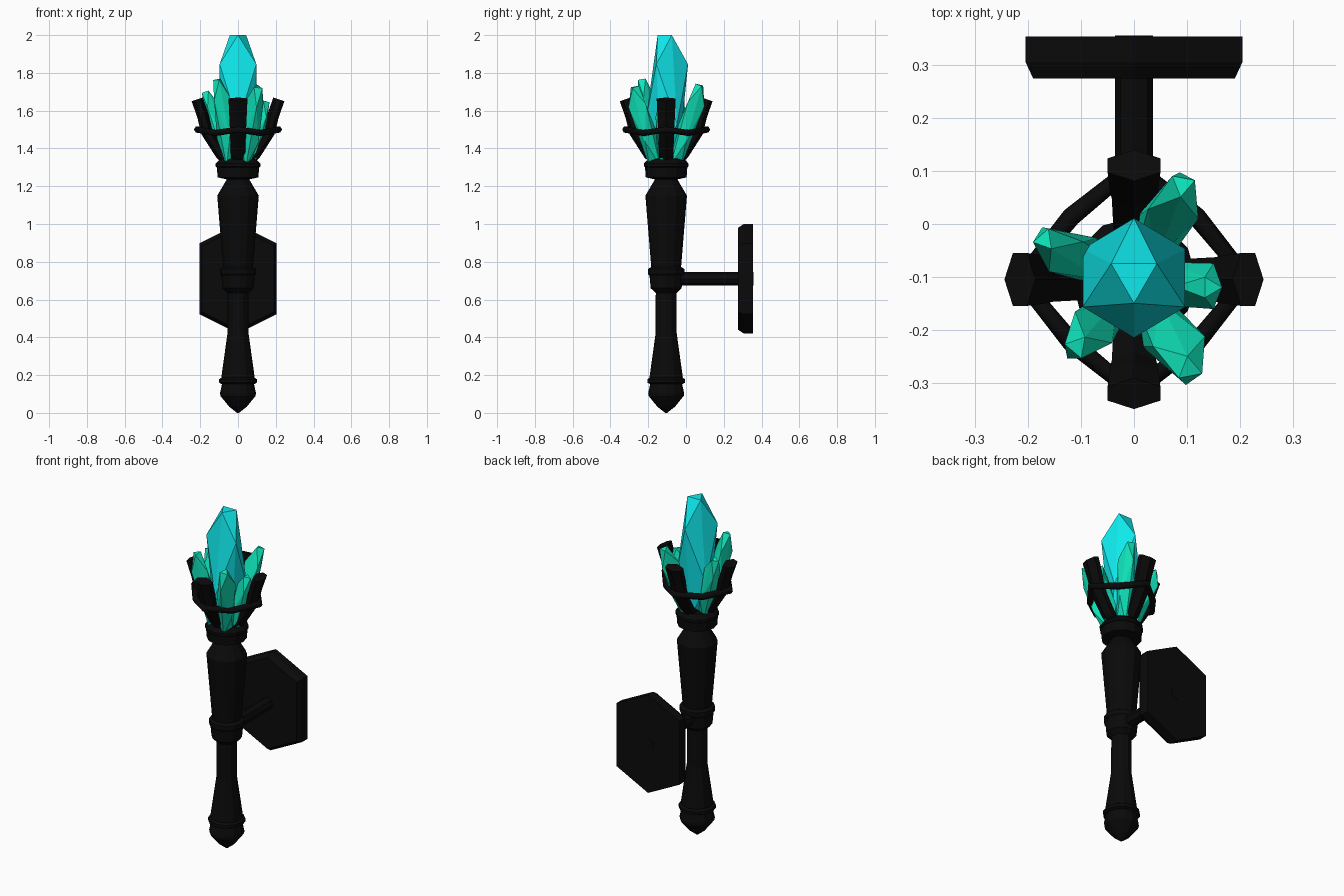
import bpy, bmesh
from math import sin, cos, pi, radians
from mathutils import Vector, Matrix

if "Cube" in bpy.data.objects:
    bpy.data.objects.remove(bpy.data.objects["Cube"])

AXIS_Y = -0.105
CENTRE = Vector((0, AXIS_Y, 0))


def material(name, rgb):
    m = bpy.data.materials.new(name)
    m.diffuse_color = (*rgb, 1)
    m.use_nodes = True
    m.node_tree.nodes["Principled BSDF"].inputs["Base Color"].default_value = m.diffuse_color
    return m


IRON = material("dark_iron", (0.003, 0.003, 0.003))
CYAN = material("cyan_crystal", (0.005, 0.82, 0.85))
TEAL = material("teal_crystal", (0.005, 0.78, 0.50))


def finish(name, bm, mat):
    bmesh.ops.recalc_face_normals(bm, faces=bm.faces)
    me = bpy.data.meshes.new(name)
    bm.to_mesh(me)
    bm.free()
    me.materials.append(mat)
    ob = bpy.data.objects.new(name, me)
    bpy.context.collection.objects.link(ob)
    return ob


def loft(name, rings, mat):
    """Skin equal-sized point rings and cap both ends."""
    bm = bmesh.new()
    vs = [[bm.verts.new(p) for p in r] for r in rings]
    n = len(vs[0])
    for a, b in zip(vs, vs[1:]):
        for i in range(n):
            j = (i + 1) % n
            bm.faces.new((a[i], a[j], b[j], b[i]))
    bm.faces.new(vs[0])
    bm.faces.new(vs[-1])
    return finish(name, bm, mat)


def turned(name, profile, sides=12):
    """Lathe an (r, z) profile around the torch axis."""
    return loft(name, [[CENTRE + Vector((r * cos(2 * pi * i / sides), r * sin(2 * pi * i / sides), z))
                        for i in range(sides)] for r, z in profile], IRON)


def crystal(name, base, tip, rads, mat, spin=30, levels=(0, .32, .78, 1)):
    """Stretched icosahedron: four three-point layers wrapped in a hull."""
    base, tip = Vector(base), Vector(tip)
    d = tip - base
    rot = Vector((0, 0, 1)).rotation_difference(d)
    bm = bmesh.new()
    for layer, (t, r) in enumerate(zip(levels, rads)):
        turn = radians(spin) + (pi / 3 if layer in (0, 2) else 0)
        for k in range(3):
            a = turn + k * 2 * pi / 3
            bm.verts.new(base + d * t + rot @ Vector((r * cos(a), r * sin(a), 0)))
    bmesh.ops.convex_hull(bm, input=bm.verts)
    return finish(name, bm, mat)


# Turned handle, pommel, bands and collar
turned("handle", [(.07, .15), (.088, .19), (.056, .42), (.055, .66), (.078, .76), (.11, 1.15),
                  (.06, 1.235), (.06, 1.27)])
turned("pommel", [(.005, 0), (.047, .033), (.093, .09), (.095, .105), (.082, .165)])
turned("pommel_ring", [(.085, .152), (.1, .16), (.1, .178), (.085, .188)])
turned("grip_band", [(.05, .63), (.082, .66), (.088, .725), (.096, .735), (.096, .762), (.075, .775)])
turned("collar", [(.055, 1.235), (.108, 1.247), (.112, 1.3), (.118, 1.305), (.118, 1.32), (.095, 1.345),
                  (.06, 1.35)])

# Four cage prongs with a flattened hexagonal section
path = [(.05, 1.335), (.09, 1.37), (.165, 1.487), (.185, 1.57), (.216, 1.66)]
widths = [.036, .038, .042, .046, .05]
for k, name in enumerate(("right", "back", "left", "front")):
    spin = Matrix.Rotation(k * pi / 2, 3, 'Z')
    rings = []
    for i, ((r, z), w) in enumerate(zip(path, widths)):
        a, b = path[max(i - 1, 0)], path[min(i + 1, len(path) - 1)]
        t = Vector((b[0] - a[0], 0, b[1] - a[1])).normalized()
        out = Vector((t.z, 0, -t.x))
        side = Vector((0, 1, 0))
        section = [(1, 0), (.45, 1), (-.45, 1), (-1, 0), (-.45, -1), (.45, -1)]
        rings.append([CENTRE + spin @ (Vector((r, 0, z)) + out * u * .031 + side * v * w)
                      for u, v in section])
    loft(name + "_prong", rings, IRON)

# Cage ring tying the prongs together
cu = bpy.data.curves.new("cage_ring", 'CURVE')
cu.dimensions = '3D'
cu.bevel_depth = .018
cu.bevel_resolution = 1
sp = cu.splines.new('POLY')
sp.points.add(7)
sp.use_cyclic_u = True
for i, p in enumerate(sp.points):
    r, z = ((.215, 1.5), (.168, 1.482))[i % 2]
    p.co = (r * cos(i * pi / 4), AXIS_Y + r * sin(i * pi / 4), z, 1)
cu.materials.append(IRON)
ring = bpy.data.objects.new("cage_ring", cu)
bpy.context.collection.objects.link(ring)
bpy.context.view_layer.objects.active = ring
ring.select_set(True)
bpy.ops.object.convert(target='MESH')

# Wall bracket: hexagonal plate with chamfered front, and support bar
hexa = [(0, .29), (.205, .187), (.205, -.187), (0, -.29), (-.205, -.187), (-.205, .187)]
loft("wall_plate", [[Vector((x * s, y, .71 + z * s)) for x, z in hexa]
                    for y, s in ((.275, .93), (.306, 1), (.355, 1))], IRON)
loft("support_bar", [[Vector((.036 * cos(i * pi / 4), y, .71 + .036 * sin(i * pi / 4)))
                      for i in range(8)] for y in (-.1, .357)], IRON)

# Large central crystal
crystal("main_crystal", (0, -.105, 1.3), (0, -.1, 2.0), (.06, .112, .112, .05), CYAN,
        levels=(0, .33, .78, 1))

# Five smaller crystals leaning outward
shards = [((.03, -.06), (.092, .075, 1.735), .056, 20),
          ((-.05, -.09), (-.17, -.03, 1.70), .05, 70),
          ((.06, -.11), (.145, -.12, 1.65), .05, 0),
          ((.035, -.16), (.105, -.275, 1.725), .058, 100),
          ((-.04, -.155), (-.108, -.232, 1.765), .053, 50)]
for i, ((x, y), tip, r, spin) in enumerate(shards):
    crystal(f"small_crystal_{i + 1}", (x, y, 1.31), tip, (r * .6, r * .95, r, r * .45), TEAL, spin)
